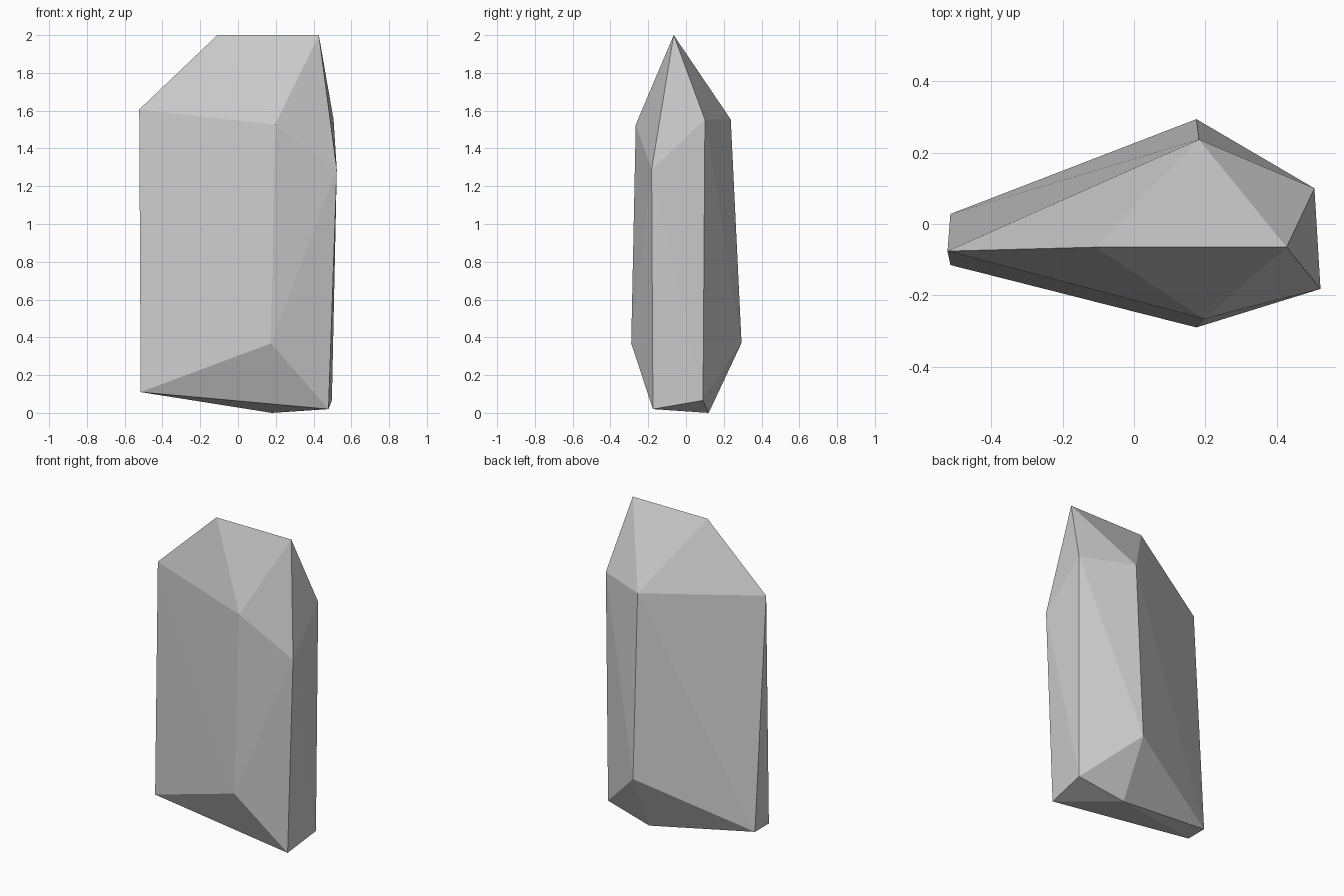
import bpy
import bmesh

# Key corners of the cut crystal, grouped by level
ridge = [(-0.109, -0.065, 2.0), (0.428, -0.065, 2.0)]
shoulder = [(-0.523, -0.076, 1.606), (0.196, -0.266, 1.526), (0.523, -0.182, 1.288),
            (0.506, 0.100, 1.553), (0.182, 0.237, 1.553)]
waist = [(-0.515, -0.115, 0.11), (0.175, -0.290, 0.368), (0.479, -0.175, 0.02),
         (0.497, 0.090, 0.066), (0.175, 0.294, 0.37), (-0.515, 0.028, 0.11)]
foot = [(0.180, 0.120, 0.0)]

# Faceted convex body wrapped around the corners
bm = bmesh.new()
for co in ridge + shoulder + waist + foot:
    bm.verts.new(co)
bmesh.ops.convex_hull(bm, input=bm.verts)
bmesh.ops.recalc_face_normals(bm, faces=bm.faces)

mesh = bpy.data.meshes.new("crystal_shard")
bm.to_mesh(mesh)
bm.free()
bpy.context.collection.objects.link(bpy.data.objects.new("crystal_shard", mesh))
